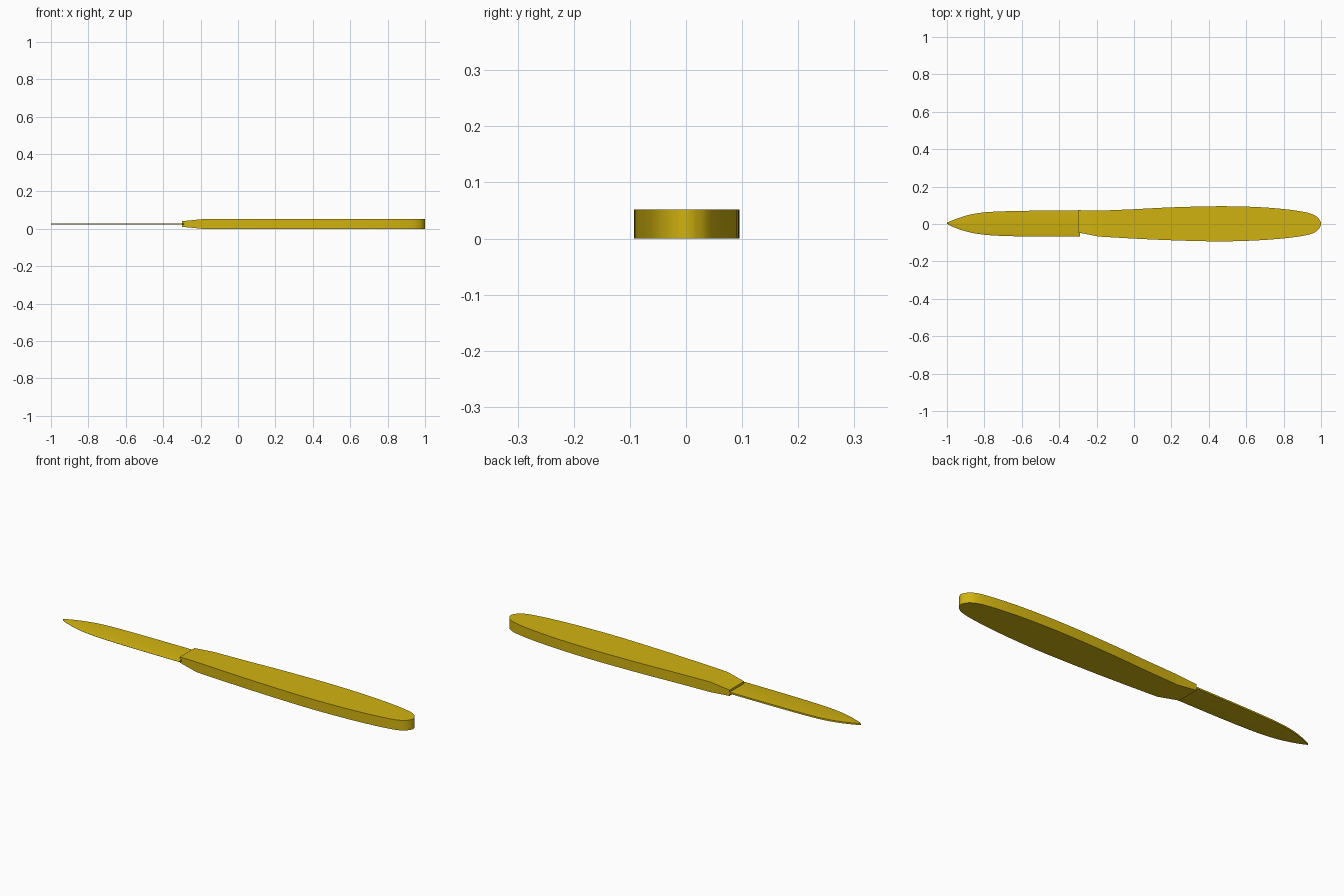
import bpy, bmesh, math
from mathutils import Vector

cube = bpy.data.objects.get("Cube")
if cube:
    bpy.data.objects.remove(cube, do_unlink=True)

GOLD = (0.64, 0.45, 0.005, 1)
gold = bpy.data.materials.new("golden yellow")
gold.use_nodes = True
gold.diffuse_color = GOLD
gold.node_tree.nodes["Principled BSDF"].inputs["Base Color"].default_value = GOLD

MID_Z = 0.026


def smooth_path(points, steps=6):
    """Catmull-Rom curve through (x, cutting side y, spine side y) stations."""
    p = [Vector(q) for q in points]
    p = [2 * p[0] - p[1]] + p + [2 * p[-1] - p[-2]]
    out = []
    for a, b, c, d in zip(p, p[1:], p[2:], p[3:]):
        for i in range(steps):
            t = i / steps
            out.append(0.5 * (2 * b + (c - a) * t + (2 * a - 5 * b + 4 * c - d) * t ** 2
                              + (3 * b - a - 3 * c + d) * t ** 3))
    return out + [p[-2]]


def loft(name, stations, section):
    """Skin the rings of (y, z) that section gives for each station."""
    bm = bmesh.new()
    rings = [[bm.verts.new((s.x, y, z)) for y, z in section(s)] for s in stations]
    for r, q in zip(rings, rings[1:]):
        for i in range(len(r)):
            j = (i + 1) % len(r)
            bm.faces.new((r[i], r[j], q[j], q[i]))
    bm.faces.new(rings[0])
    bm.faces.new(rings[-1])
    bmesh.ops.recalc_face_normals(bm, faces=bm.faces)
    mesh = bpy.data.meshes.new(name)
    bm.to_mesh(mesh)
    bm.free()
    mesh.materials.append(gold)
    obj = bpy.data.objects.new(name, mesh)
    bpy.context.collection.objects.link(obj)
    bpy.ops.object.select_all(action="DESELECT")
    obj.select_set(True)
    bpy.context.view_layer.objects.active = obj
    bpy.ops.object.shade_smooth_by_angle(angle=math.radians(25))
    return obj


# Handle: flat slab with a rounded butt and a tapered collar
def handle_section(s):
    taper = min(1, max(0, (s.x + 0.3) / 0.11))
    h = 0.015 + 0.011 * taper
    return [(s.y, MID_Z - h), (s.z, MID_Z - h), (s.z, MID_Z + h), (s.y, MID_Z + h)]


body = smooth_path([(-0.19, -0.067, 0.071), (0, -0.078, 0.079), (0.2, -0.087, 0.089),
                    (0.45, -0.093, 0.095), (0.65, -0.088, 0.091), (0.8, -0.077, 0.08),
                    (0.9, -0.064, 0.066), (0.95, -0.052, 0.054), (0.98, -0.035, 0.037),
                    (0.995, -0.016, 0.018), (1, -0.003, 0.005)])
loft("handle", [Vector((-0.3, -0.045, 0.074))] + body, handle_section)


# Blade: thin plate, ground to an edge on the front side
def blade_section(s):
    t = 0.004
    grind = s.y + min(0.016, 0.4 * (s.z - s.y))
    return [(s.z, MID_Z - t), (s.z, MID_Z + t), (grind, MID_Z + t),
            (s.y, MID_Z + 0.0005), (s.y, MID_Z - 0.0005), (grind, MID_Z - t)]


blade = smooth_path([(-1, 0.002, 0.006), (-0.97, -0.015, 0.02), (-0.9, -0.039, 0.044),
                     (-0.82, -0.055, 0.06), (-0.72, -0.063, 0.067), (-0.55, -0.067, 0.071),
                     (-0.29, -0.067, 0.073)])
loft("blade", blade, blade_section)
